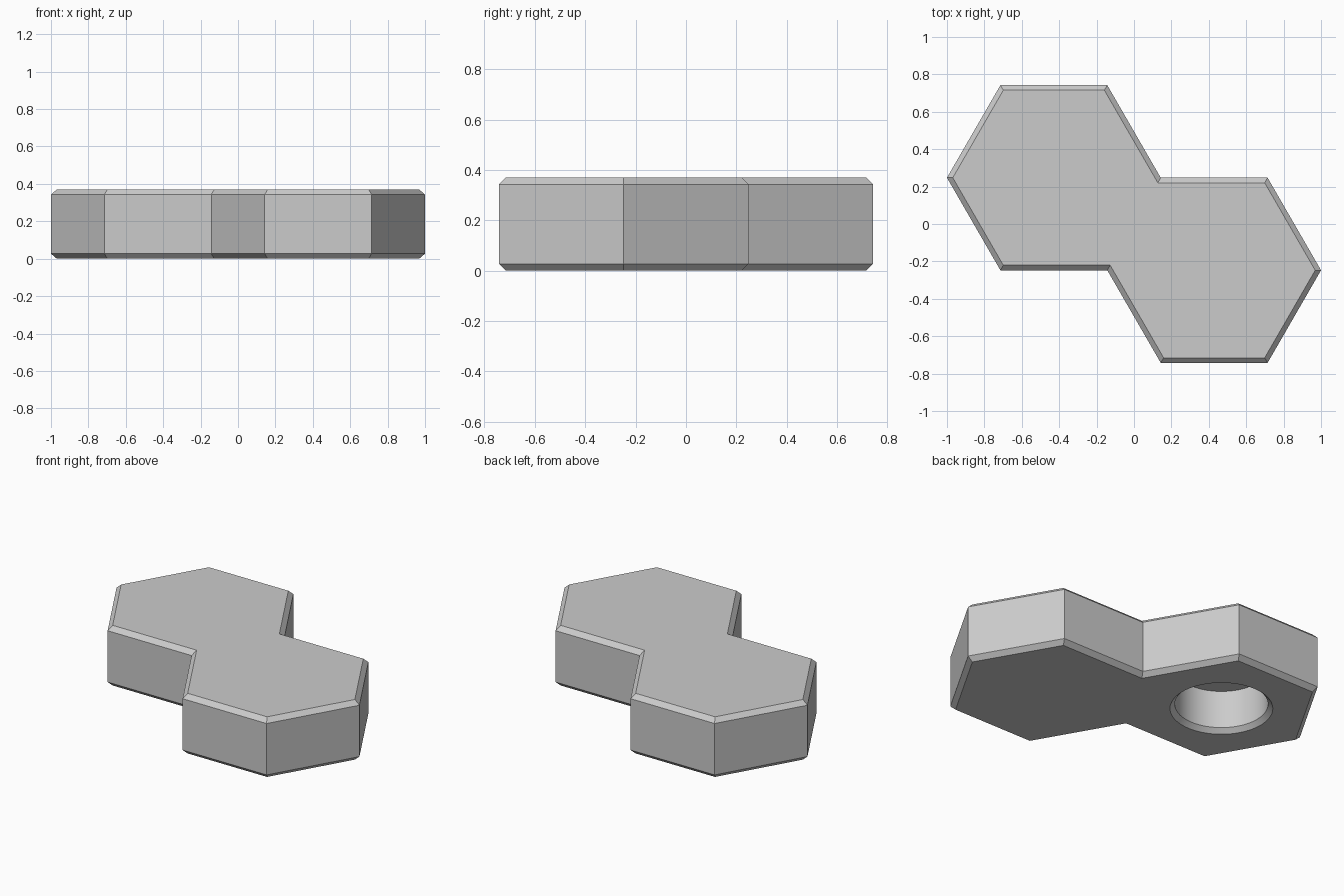
import bpy
import bmesh
from math import cos, sin, pi, sqrt, radians

if "Cube" in bpy.data.objects:
    bpy.data.objects.remove(bpy.data.objects["Cube"])

R = 4 / 7                  # hexagon circumradius
CX, CY = 0.75 * R, sqrt(3) / 4 * R
HEIGHT, CHAMFER = 0.37, 0.027
HOLE_R, HOLE_DEPTH = 0.26, 0.26

grey = bpy.data.materials.new("light grey")
grey.use_nodes = True
colour = (0.6, 0.6, 0.6, 1)
grey.diffuse_color = colour
grey.node_tree.nodes["Principled BSDF"].inputs["Base Color"].default_value = colour


def make_object(name, bm):
    bmesh.ops.recalc_face_normals(bm, faces=bm.faces)
    mesh = bpy.data.meshes.new(name)
    bm.to_mesh(mesh)
    bm.free()
    mesh.materials.append(grey)
    obj = bpy.data.objects.new(name, mesh)
    bpy.context.collection.objects.link(obj)
    return obj


# Outline: five corners of the right-hand hexagon, then the same turned half round
half = [(CX + R * cos(i * pi / 3), -CY + R * sin(i * pi / 3)) for i in range(-2, 3)]
outline = half + [(-x, -y) for x, y in half]

# Double hexagon tile with chamfered top and bottom rims
bm = bmesh.new()
base = bm.faces.new([bm.verts.new((x, y, 0)) for x, y in outline])
top = bmesh.ops.extrude_face_region(bm, geom=[base], use_keep_orig=True)["geom"]
bmesh.ops.translate(bm, verts=[v for v in top if isinstance(v, bmesh.types.BMVert)],
                    vec=(0, 0, HEIGHT))
bmesh.ops.recalc_face_normals(bm, faces=bm.faces)
rims = [e for e in bm.edges if abs(e.verts[0].co.z - e.verts[1].co.z) < 0.001]
bmesh.ops.bevel(bm, geom=rims, offset=CHAMFER, offset_type='OFFSET',
                segments=1, profile=0.5, affect='EDGES')
tile = make_object("double_hexagon_tile", bm)

# Cutter for the blind round socket: flared mouth below a straight bore
bm = bmesh.new()
profile = [(HOLE_R + 2 * CHAMFER, -CHAMFER), (HOLE_R, CHAMFER), (HOLE_R, HOLE_DEPTH)]
SIDES = 64
rings = [[bm.verts.new((-CX + r * cos(2 * pi * i / SIDES), CY + r * sin(2 * pi * i / SIDES), z))
          for i in range(SIDES)] for r, z in profile]
for low, high in zip(rings, rings[1:]):
    for i in range(SIDES):
        j = (i + 1) % SIDES
        bm.faces.new((low[i], low[j], high[j], high[i]))
bm.faces.new(rings[0])
bm.faces.new(rings[-1])
cutter = make_object("socket_cutter", bm)
cutter.hide_render = True

# Cut the socket, then discard the cutter
cut = tile.modifiers.new("socket", 'BOOLEAN')
cut.operation = 'DIFFERENCE'
cut.solver = 'EXACT'
cut.object = cutter
bpy.ops.object.select_all(action='DESELECT')
tile.select_set(True)
bpy.context.view_layer.objects.active = tile
bpy.ops.object.modifier_apply(modifier=cut.name)
bpy.data.objects.remove(cutter)
bpy.ops.object.shade_smooth_by_angle(angle=radians(25))
